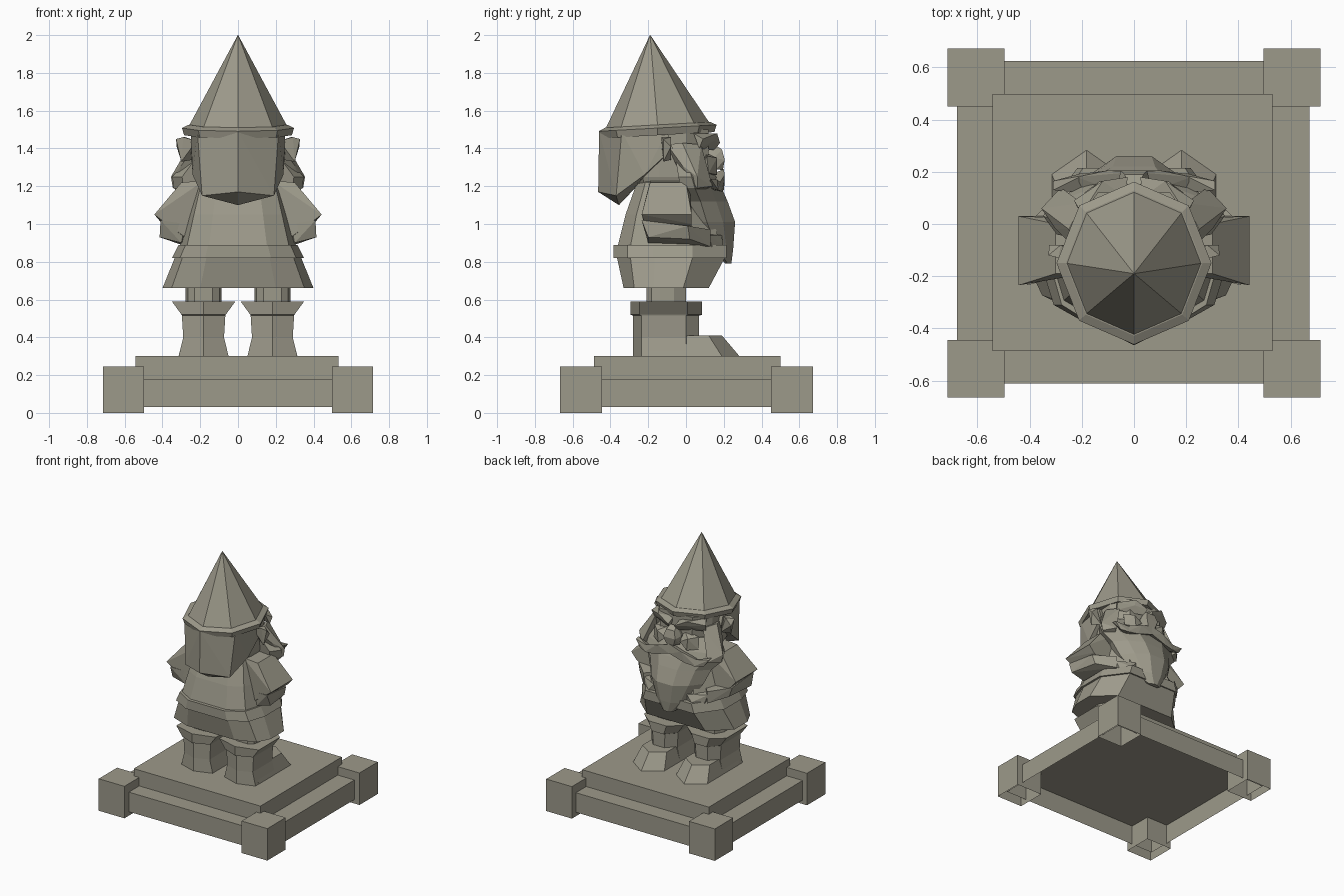
import bpy, bmesh, math

stone = bpy.data.materials.new("grey_stone")
stone.diffuse_color = (0.335, 0.32, 0.255, 1)


def finish(name, bm):
    me = bpy.data.meshes.new(name)
    bm.to_mesh(me)
    bm.free()
    me.materials.append(stone)
    ob = bpy.data.objects.new(name, me)
    bpy.context.collection.objects.link(ob)
    return ob


def loft(name, profile, rings, bottom=True, top=True, tilt=0.0):
    """Stack scaled copies of a unit profile; ring = (z, cx, cy, rx, ry)."""
    bm = bmesh.new()
    loops = []
    for z, cx, cy, rx, ry in rings:
        loops.append([bm.verts.new((cx + px * rx, cy + py * ry, z + tilt * py * ry))
                      for px, py in profile])
    n = len(profile)
    for a, b in zip(loops, loops[1:]):
        for i in range(n):
            j = (i + 1) % n
            bm.faces.new((a[i], a[j], b[j], b[i]))
    if bottom:
        bm.faces.new(loops[0][::-1])
    if top:
        bm.faces.new(loops[-1])
    return finish(name, bm)


def hull(name, pts, s=1, both=False):
    """Faceted lump round a few points; s mirrors x, both adds mirrored points."""
    bm = bmesh.new()
    for x, y, z in pts:
        bm.verts.new((s * x, y, z))
        if both and x > 0:
            bm.verts.new((-s * x, y, z))
    bmesh.ops.convex_hull(bm, input=bm.verts)
    loose = [v for v in bm.verts if not v.link_faces]
    bmesh.ops.delete(bm, geom=loose, context='VERTS')
    bmesh.ops.dissolve_limit(bm, angle_limit=0.02, verts=bm.verts, edges=bm.edges)
    bmesh.ops.recalc_face_normals(bm, faces=bm.faces)
    return finish(name, bm)


RECT = [(-1, -1), (1, -1), (1, 1), (-1, 1)]
OCT = [(math.cos(i * math.pi / 4), math.sin(i * math.pi / 4)) for i in range(8)]
BODY_HALF = [(.5, -1), (.88, -.75), (1, -.3), (1, .4), (.62, 1)]
BODY = BODY_HALF + [(-x, y) for x, y in reversed(BODY_HALF)]
HEX = [(0, -1), (1, -.75), (1, .6), (.45, 1), (-.45, 1), (-1, .6), (-1, -.75)]
BEARD = [(-.85, -1), (.85, -1), (1, -.3), (.7, .45), (.3, 1), (-.3, 1), (-.7, .45), (-1, -.3)]

# plinth: two stepped boxes and corner blocks, all open underneath
loft("plinth_step", RECT, [(.03, -.003, .006, .675, .618), (.18, -.003, .006, .675, .618)],
     bottom=False)
loft("plinth_slab", RECT, [(.18, -.006, .006, .537, .493), (.30, -.006, .006, .537, .493)],
     bottom=False)
for sx in (-1, 1):
    for sy in (-1, 1):
        loft("plinth_corner_block", RECT,
             [(0, sx * .606, sy * .558 + .003, .109, .111),
              (.245, sx * .606, sy * .558 + .003, .109, .111)], bottom=False)

# legs, boots and arms
for s in (-1, 1):
    c = s * .182
    loft("leg", BODY, [(.55, c, -.105, .095, .105), (.70, c, -.105, .095, .105)])
    loft("boot_shaft", HEX, [(.30, c, -.105, .132, .175), (.40, c, -.105, .108, .175),
                             (.515, c, -.105, .115, .175), (.52, c, -.105, .117, .19),
                             (.59, c, -.105, .168, .19)])
    hull("boot_foot", [(.05, -.2, .3), (.315, -.2, .3), (.05, .19, .3), (.315, .19, .3),
                       (.182, .283, .3), (.08, -.2, .41), (.285, -.2, .41),
                       (.08, .12, .41), (.285, .12, .41), (.182, .19, .41)], s)
    hull("sleeve", [(.18, -.19, 1.23), (.18, .02, 1.23), (.30, -.19, 1.22), (.30, .0, 1.22),
                    (.443, -.235, 1.05), (.443, .03, 1.05), (.40, -.22, 1.01),
                    (.28, -.2, .93), (.28, .03, .93), (.40, .03, 1.0)], s)
    hull("forearm", [(.41, -.235, 1.02), (.415, -.2, .93), (.30, -.2, .90), (.28, -.2, 1.0),
                     (.40, .01, .99), (.38, .02, .92), (.27, .13, .97),
                     (.27, .13, .88), (.2, .05, .97), (.2, .05, .88)], s)
    hull("hand", [(.26, .08, .95), (.26, .08, .87), (.27, .12, .94), (.25, .14, .87),
                  (.14, .19, .94), (.12, .17, .86), (.18, .195, .89), (.15, .1, .9)], s)

# tunic, belt and skirt
loft("tunic_skirt", BODY, [(.66, 0, -.105, .40, .225), (.82, 0, -.08, .335, .285)])
loft("belt", BODY, [(.82, 0, -.085, .35, .30), (.89, 0, -.085, .315, .30)])
loft("tunic", BODY, [(.89, 0, -.09, .305, .27), (1.05, 0, -.09, .265, .23),
                     (1.22, 0, -.08, .22, .18), (1.26, 0, -.08, .15, .13)])

# head and hair
loft("head", BODY, [(1.12, 0, -.08, .17, .16), (1.25, 0, -.08, .215, .20),
                    (1.50, 0, -.08, .225, .20)])
hull("back_hair", [(0, -.46, 1.49), (.215, -.34, 1.49), (.25, -.1, 1.49), (.25, -.07, 1.40),
                   (0, -.465, 1.17), (.19, -.37, 1.15), (.24, -.22, 1.26), (0, -.355, 1.10)],
     both=True)

# beard hanging forward over the chest
loft("beard", BEARD, [(.79, 0, .225, .045, .015), (.87, 0, .185, .14, .065),
                      (1.01, 0, .145, .225, .115), (1.12, 0, .11, .27, .11),
                      (1.19, 0, .08, .34, .11), (1.25, 0, .06, .348, .10),
                      (1.34, 0, .03, .27, .085)])

# face details
for s in (-1, 1):
    hull("side_whisker", [(.22, -.10, 1.42), (.25, -.02, 1.43), (.20, .08, 1.42),
                          (.30, -.02, 1.31), (.355, .06, 1.25), (.28, .14, 1.20),
                          (.22, .02, 1.15), (.345, .06, 1.19)], s)
    hull("ear", [(.22, -.13, 1.44), (.29, -.13, 1.46), (.328, -.12, 1.45), (.30, -.12, 1.33),
                 (.24, -.08, 1.34), (.325, -.08, 1.41), (.28, -.08, 1.46)], s)
    hull("moustache", [(0, .2, 1.29), (0, .205, 1.22), (0, .1, 1.25), (.10, .205, 1.26),
                       (.13, .20, 1.18), (.22, .19, 1.17), (.22, .18, 1.22),
                       (.18, .1, 1.19)], s)
    hull("moustache_tip", [(.20, .195, 1.17), (.20, .185, 1.22), (.20, .12, 1.19),
                           (.27, .17, 1.18), (.31, .165, 1.235), (.31, .13, 1.24)], s)
    hull("cheek", [(.06, .1, 1.38), (.06, .16, 1.31), (.13, .165, 1.35), (.19, .11, 1.36),
                   (.19, .12, 1.27), (.12, .165, 1.26), (.14, .06, 1.25)], s)
    hull("eyebrow", [(.025, .18, 1.43), (.03, .15, 1.39), (.03, .1, 1.46), (.12, .165, 1.48),
                     (.12, .15, 1.44), (.23, .09, 1.45), (.22, .07, 1.40), (.2, .04, 1.48)], s)
hull("nose", [(.025, .15, 1.42), (.035, .19, 1.395), (.065, .15, 1.35), (.05, .205, 1.34),
              (.06, .16, 1.29), (.03, .195, 1.285), (.04, .08, 1.35)], both=True)

# pointed hat with a slightly tilted brim
loft("hat_brim", OCT, [(1.47, 0, -.15, .285, .30), (1.508, 0, -.15, .297, .312),
                       (1.525, 0, -.15, .262, .278)], tilt=.055)
loft("hat_cone", OCT, [(1.515, 0, -.15, .262, .278), (2.0, 0, -.19, .001, .001)], tilt=.055)
